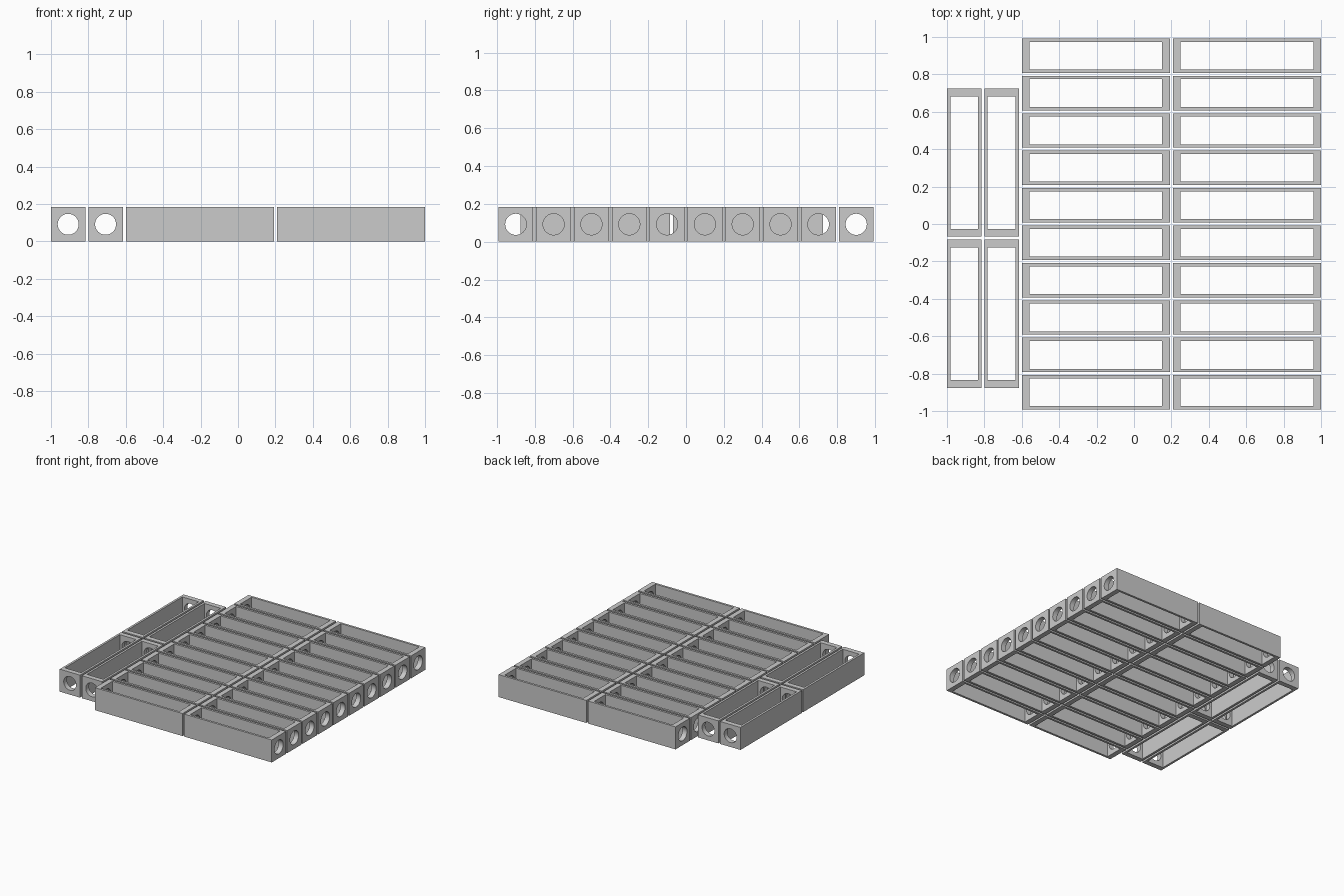
import bpy, math

if "Cube" in bpy.data.objects:
    bpy.data.objects.remove(bpy.data.objects["Cube"])

L, W, H = 0.792, 0.184, 0.184      # tray length, width, height
END, SIDE = 0.041, 0.018           # end and side wall thickness
HOLE_R = 0.056
PITCH = 0.2
LONG = L + 0.016

grey = bpy.data.materials.new("light_grey")
grey.diffuse_color = (0.6, 0.6, 0.6, 1)
grey.use_nodes = True
grey.node_tree.nodes["Principled BSDF"].inputs["Base Color"].default_value = grey.diffuse_color


def block(name, size):
    bpy.ops.mesh.primitive_cube_add(size=1, location=(0, 0, H / 2))
    ob = bpy.context.object
    ob.name = name
    ob.scale = size
    bpy.ops.object.transform_apply(location=False, rotation=False, scale=True)
    return ob


# Master frame: open top and bottom, with a round hole through both ends
frame = block("frame_master", (L, W, H))
opening = block("opening_cutter", (L - 2 * END, W - 2 * SIDE, H * 2))
bpy.ops.mesh.primitive_cylinder_add(vertices=48, radius=HOLE_R, depth=L * 1.5,
                                    location=(0, 0, H / 2), rotation=(0, math.pi / 2, 0))
hole = bpy.context.object
hole.name = "hole_cutter"

for cutter in (opening, hole):
    cutter.hide_render = True
    mod = frame.modifiers.new(cutter.name, 'BOOLEAN')
    mod.operation = 'DIFFERENCE'
    mod.solver = 'EXACT'
    mod.object = cutter

bpy.context.view_layer.update()
mesh = bpy.data.meshes.new_from_object(
    frame.evaluated_get(bpy.context.evaluated_depsgraph_get()))
mesh.name = "frame_mesh"
mesh.materials.clear()
mesh.materials.append(grey)
mesh.shade_smooth()
mesh.set_sharp_from_angle(angle=math.radians(30))

for ob in (frame, opening, hole):
    bpy.data.objects.remove(ob)


def place(name, x, y, turn=0.0):
    ob = bpy.data.objects.new(name, mesh)
    ob.location = (x, y, H / 2)
    ob.rotation_euler.z = turn
    bpy.context.collection.objects.link(ob)


# Main grid: two columns of ten crosswise frames
for col in range(2):
    for row in range(10):
        place(f"crosswise_frame_{col}_{row}",
              1 - L / 2 - col * LONG, (row - 4.5) * PITCH)

# Side group: two by two lengthwise frames
for col in range(2):
    for row in range(2):
        place(f"lengthwise_frame_{col}_{row}",
              -1 + W / 2 + col * PITCH, -0.076 + (row - 0.5) * LONG, math.pi / 2)
